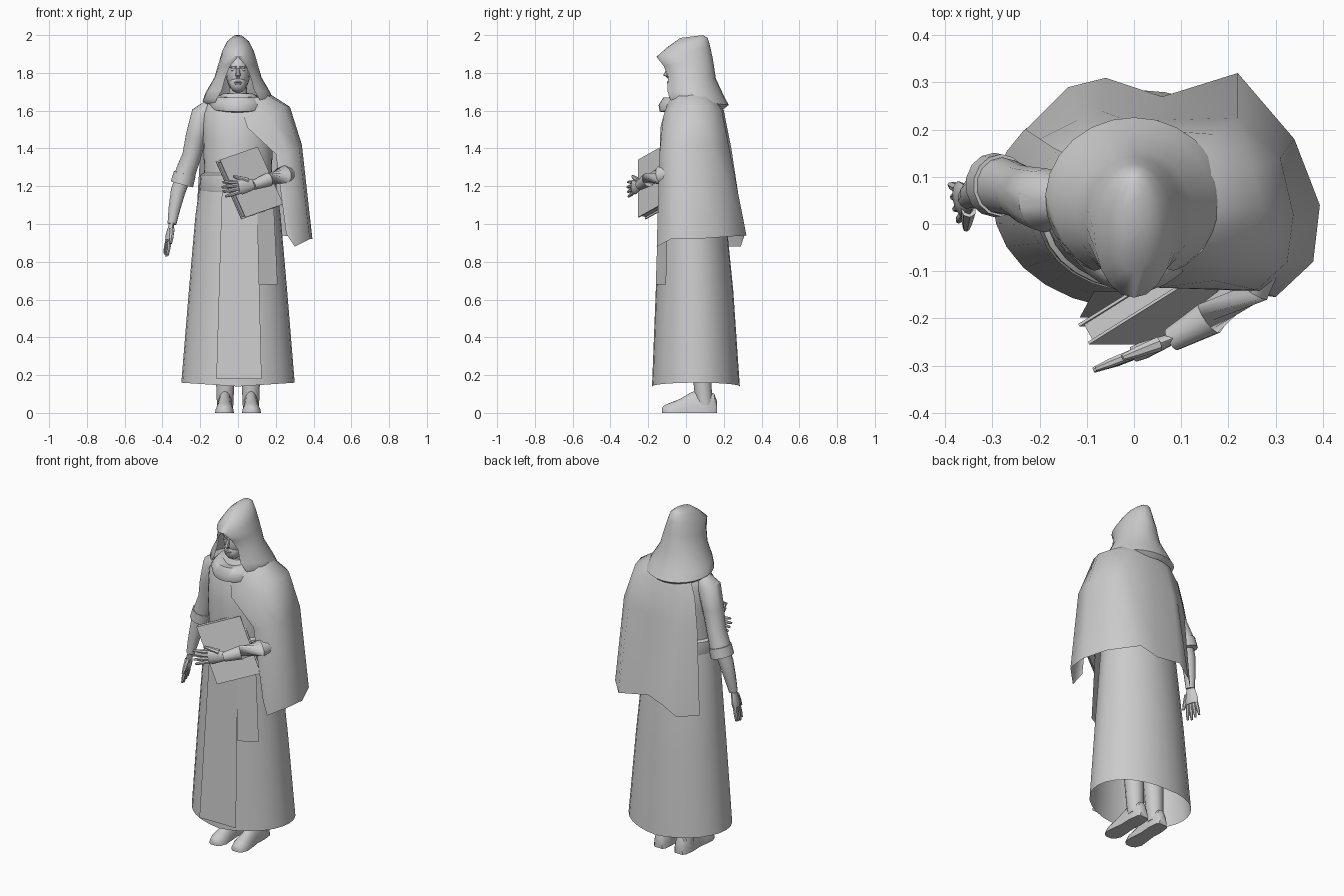
import bpy, bmesh, math
from mathutils import Vector, Matrix

cube = bpy.data.objects.get("Cube")
if cube:
    bpy.data.objects.remove(cube)

grey = bpy.data.materials.new("plain grey")
grey.use_nodes = True
grey.diffuse_color = (0.6, 0.6, 0.6, 1)
grey.node_tree.nodes["Principled BSDF"].inputs["Base Color"].default_value = grey.diffuse_color


def finish(name, bm, angle=40):
    """Turn a bmesh into a shaded, coloured object."""
    bmesh.ops.remove_doubles(bm, verts=bm.verts, dist=0.0005)
    bmesh.ops.recalc_face_normals(bm, faces=bm.faces)
    mesh = bpy.data.meshes.new(name)
    bm.to_mesh(mesh)
    bm.free()
    for poly in mesh.polygons:
        poly.use_smooth = True
    mesh.set_sharp_from_angle(angle=math.radians(angle))
    mesh.materials.append(grey)
    obj = bpy.data.objects.new(name, mesh)
    bpy.context.collection.objects.link(obj)
    return obj


def loft(name, rows, closed=True, bottom=False, top=False, angle=40):
    """Skin a sheet or tube over rows of points."""
    bm = bmesh.new()
    grid = [[bm.verts.new(p) for p in row] for row in rows]
    count = len(grid[0])
    for low, high in zip(grid, grid[1:]):
        for i in range(count if closed else count - 1):
            j = (i + 1) % count
            bm.faces.new((low[i], low[j], high[j], high[i]))
    if bottom:
        bm.faces.new(grid[0])
    if top:
        bm.faces.new(grid[-1])
    return finish(name, bm, angle)


def oval(w, front, back, z, back_z=None, sag=0, n=28):
    """Horizontal ring with separate front and back heights."""
    back_z = z if back_z is None else back_z
    mid, depth = (front + back) / 2, (back - front) / 2
    ring = []
    for i in range(n):
        a = math.tau * i / n
        t = (1 - math.cos(a)) / 2
        ring.append((w * math.sin(a), mid - depth * math.cos(a),
                     z + (back_z - z) * t + sag * abs(math.sin(a))))
    return ring


def tube(name, points, side=None, flat=1, n=10):
    """Capped tube through (x, y, z, radius) points."""
    centres = [Vector(p[:3]) for p in points]
    rows = []
    for k, c in enumerate(centres):
        axis = (centres[min(k + 1, len(centres) - 1)] - centres[max(k - 1, 0)]).normalized()
        a = Vector(side) if side else axis.orthogonal()
        a = (a - axis * a.dot(axis)).normalized()
        b = axis.cross(a) * flat
        r = points[k][3]
        rows.append([c + a * r * math.cos(math.tau * i / n) + b * r * math.sin(math.tau * i / n)
                     for i in range(n)])
    return loft(name, rows, bottom=True, top=True)


def ball(name, place, size):
    bm = bmesh.new()
    bmesh.ops.create_uvsphere(bm, u_segments=16, v_segments=10, radius=1,
                              matrix=Matrix.Translation(place) @ Matrix.Diagonal((*size, 1)))
    return finish(name, bm, 60)


def hand(name, wrist, along, across, length, thumb):
    """Flat palm, four fingers and a thumb."""
    wrist, along, across = Vector(wrist), Vector(along).normalized(), Vector(across).normalized()
    knuckle = wrist + along * length * 0.5
    palm = [(*(wrist + along * length * t), r) for t, r in
            ((0, 0.024), (0.2, 0.034), (0.4, 0.042), (0.52, 0.038))]
    tube(name + "_palm", palm, across, 0.45)
    for i in range(4):
        s = i - 1.5
        base = knuckle + across * s * 0.018
        reach = length * (0.5 - 0.04 * abs(s - 0.5))
        tip = base + along * reach + across * s * 0.008
        tube(f"{name}_finger_{i}", [(*base, 0.011), (*base.lerp(tip, 0.6), 0.01), (*tip, 0.006)], n=7)
    root = wrist + along * length * 0.2 + across * thumb * 0.025
    end = wrist + along * length * 0.62 + across * thumb * 0.06
    tube(name + "_thumb", [(*root, 0.016), (*root.lerp(end, 0.6), 0.012), (*end, 0.007)], n=7)


# Skirt, torso and belt
loft("skirt", [oval(0.3, -0.18, 0.285, 0.14, sag=0.02), oval(0.26, -0.16, 0.25, 0.65),
               oval(0.225, -0.14, 0.21, 1.05), oval(0.2, -0.132, 0.18, 1.22)])
loft("torso", [oval(0.185, -0.125, 0.17, 1.18), oval(0.18, -0.125, 0.165, 1.3),
               oval(0.185, -0.13, 0.17, 1.45), oval(0.19, -0.105, 0.165, 1.58),
               oval(0.16, -0.08, 0.15, 1.64), oval(0.08, -0.05, 0.12, 1.69)], top=True)
loft("belt", [oval(0.2, -0.138, 0.185, 1.17), oval(0.206, -0.142, 0.188, 1.18),
              oval(0.198, -0.138, 0.182, 1.26), oval(0.185, -0.128, 0.172, 1.27)])

# Hanging cloth panels
loft("front_panel", [[(-0.115, -0.198, 0.18), (0.125, -0.198, 0.18)],
                     [(-0.085, -0.143, 1.18), (0.1, -0.143, 1.18)]], closed=False)
loft("side_panel", [[(0.11, -0.16, 0.68), (0.21, -0.105, 0.68)],
                    [(0.09, -0.143, 1.18), (0.185, -0.1, 1.18)]], closed=False)

# Cape over the left shoulder, from front edge round to the right of the back
neck = [(.02, -.1, 1.6), (.08, -.09, 1.66), (.14, -.03, 1.69), (.15, .03, 1.7), (.14, .1, 1.69),
        (.1, .15, 1.67), (.02, .18, 1.65), (-.05, .18, 1.64), (-.09, .17, 1.64), (-.13, .14, 1.63)]
shoulder = [(.05, -.135, 1.51), (.17, -.12, 1.57), (.245, -.05, 1.63), (.275, .03, 1.62), (.25, .12, 1.62),
            (.17, .19, 1.6), (.04, .2, 1.6), (-.06, .2, 1.58), (-.1, .19, 1.57), (-.17, .16, 1.55)]
elbow = [(.2, -.14, 1.37), (.26, -.14, 1.37), (.325, -.08, 1.4), (.338, .02, 1.42), (.31, .14, 1.42),
         (.22, .225, 1.42), (.05, .22, 1.4), (-.07, .24, 1.4), (-.12, .22, 1.4), (-.2, .18, 1.38)]
hem = [(.255, -.13, .95), (.3, -.155, .88), (.38, -.08, .92), (.394, .04, .92), (.34, .18, .93),
       (.22, .32, .94), (.06, .27, .95), (-.06, .31, .94), (-.14, .29, .88), (-.23, .2, .88)]
loft("cape", [neck, shoulder, elbow, hem], closed=False, angle=60)

# Cowl round the neck
loft("cowl", [oval(0.11, -0.1, 0.15, 1.59, 1.62), oval(0.145, -0.14, 0.19, 1.595, 1.63),
              oval(0.155, -0.145, 0.2, 1.63, 1.65), oval(0.125, -0.12, 0.17, 1.67, 1.68),
              oval(0.07, -0.075, 0.1, 1.665, 1.7)], angle=60)


# Hood, open at the face
def hood_row(w, front, back, front_z, back_z, gap, n=20):
    start = math.asin(gap / w)
    mid, depth = (front + back) / 2, (back - front) / 2
    row = []
    for i in range(n + 1):
        a = start + (math.tau - 2 * start) * i / n
        t = (1 - math.cos(a)) / 2
        row.append((w * math.sin(a), mid - depth * math.cos(a), front_z + (back_z - front_z) * t))
    return row


loft("hood", [hood_row(*r) for r in (
    (0.165, -0.12, 0.2, 1.65, 1.61, 0.12), (0.188, -0.12, 0.226, 1.67, 1.63, 0.11),
    (0.172, -0.12, 0.2, 1.71, 1.68, 0.085), (0.125, -0.115, 0.158, 1.78, 1.77, 0.066),
    (0.103, -0.13, 0.143, 1.835, 1.87, 0.042), (0.085, -0.156, 0.128, 1.885, 1.94, 0),
    (0.06, -0.1, 0.115, 1.935, 1.985, 0), (0.025, -0.03, 0.09, 1.985, 2.0, 0))],
     closed=False, top=True, angle=60)

# Head and face
ball("head", (0, -0.01, 1.8), (0.064, 0.085, 0.105))
ball("jaw", (0, -0.045, 1.745), (0.046, 0.052, 0.05))
tube("neck", [(0, 0.02, 1.62, 0.055), (0, 0.01, 1.75, 0.045)])
tube("nose", [(0, -0.09, 1.825, 0.008), (0, -0.108, 1.785, 0.014), (0, -0.093, 1.775, 0.01)], n=8)
ball("upper_lip", (0, -0.093, 1.752), (0.022, 0.008, 0.005))
ball("lower_lip", (0, -0.092, 1.742), (0.018, 0.008, 0.005))
for side, label in ((1, "left"), (-1, "right")):
    ball(label + "_eye", (side * 0.026, -0.078, 1.817), (0.013, 0.011, 0.007))
    tube(label + "_brow", [(side * 0.01, -0.09, 1.83, 0.008), (side * 0.045, -0.068, 1.833, 0.006)], n=6)

# Right arm hanging at the side
tube("right_sleeve", [(-0.15, 0.05, 1.62, 0.045), (-0.187, 0.05, 1.58, 0.068),
                      (-0.222, 0.06, 1.46, 0.062), (-0.245, 0.07, 1.36, 0.056),
                      (-0.275, 0.08, 1.28, 0.06), (-0.295, 0.082, 1.215, 0.062)], (0, 1, 0), 0.92, 14)
tube("right_sleeve_cuff", [(-0.282, 0.082, 1.265, 0.066), (-0.297, 0.083, 1.21, 0.068)], (0, 1, 0), 0.92, 14)
tube("right_forearm", [(-0.29, 0.08, 1.25, 0.042), (-0.318, 0.075, 1.17, 0.04),
                       (-0.337, 0.065, 1.08, 0.032), (-0.35, 0.055, 1.0, 0.024)], n=12)
hand("right_hand", (-0.35, 0.055, 1.01), (-0.18, -0.06, -1), (0.25, -1, 0), 0.185, 1)

# Left arm reaching forward across the book
tube("left_upper_arm", [(0.19, 0.04, 1.6, 0.065), (0.25, 0.04, 1.42, 0.06), (0.28, 0, 1.27, 0.055)], n=12)
tube("left_forearm", [(0.28, -0.03, 1.27, 0.055), (0.24, -0.13, 1.26, 0.052),
                      (0.16, -0.2, 1.235, 0.038), (0.08, -0.245, 1.205, 0.026)], n=12)
hand("left_hand", (0.09, -0.24, 1.21), (-1, -0.4, -0.16), (-0.1, 0, 1), 0.19, 1)

# Book held against the body
corner = Vector((-0.095, -0.255, 1.34))
across, down = Vector((0.2, 0.125, 0.07)), Vector((0.135, 0, -0.305))
deep = across.cross(down).normalized()


def slab(name, inset, near, far):
    a, d = across * inset, down * inset
    loft(name, [[corner + a + d + deep * t, corner + across - a + d + deep * t,
                 corner + across + down - a - d + deep * t, corner + a + down - d + deep * t]
                for t in (near, far)], bottom=True, top=True)


slab("book_front_cover", 0, 0, 0.006)
slab("book_pages", 0.03, 0.006, 0.044)
slab("book_back_cover", 0, 0.044, 0.05)

# Legs and boots
for side, label in ((1, "left"), (-1, "right")):
    x = side * 0.068
    tube(label + "_leg", [(x, 0.1, 0.04, 0.045), (x, 0.09, 0.12, 0.048),
                          (x, 0.08, 0.3, 0.055), (x, 0.05, 0.7, 0.075)], n=12)
    rows = []
    for y, w, h in ((0.165, 0.025, 0.06), (0.15, 0.038, 0.1), (0.09, 0.044, 0.13), (0.03, 0.04, 0.11),
                    (-0.03, 0.046, 0.075), (-0.08, 0.05, 0.055), (-0.115, 0.036, 0.04), (-0.127, 0.018, 0.025)):
        toe = x + side * (0.1 - y) * 0.02
        rows.append([(toe + w * math.cos(a), y, max(0, h * math.sin(a)))
                     for a in (math.pi * i / 10 for i in range(11))])
    loft(label + "_boot", rows, bottom=True, top=True)
